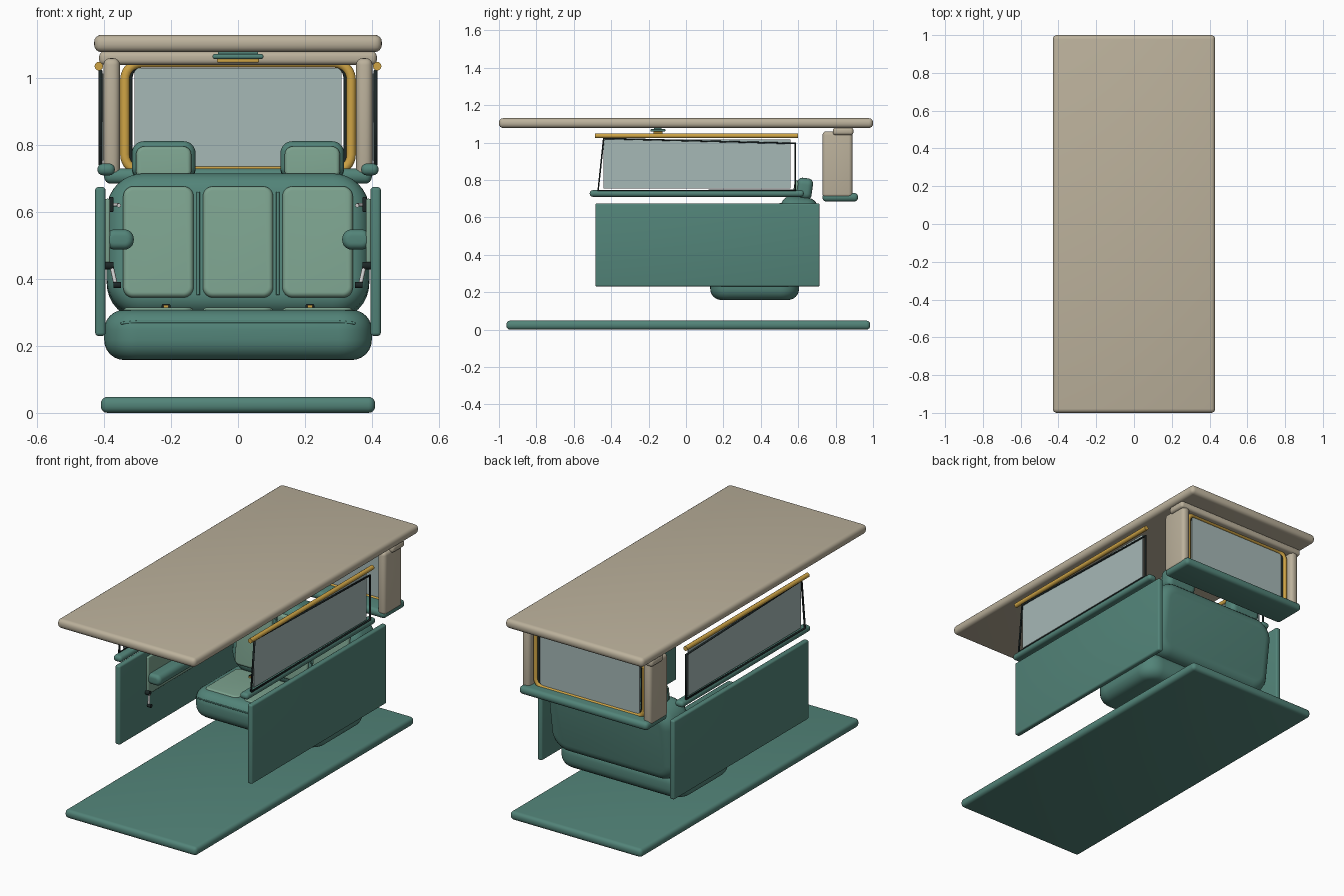
import bpy, bmesh, math
from mathutils import Vector, Matrix

if "Cube" in bpy.data.objects:
    bpy.data.objects.remove(bpy.data.objects["Cube"])


def mat(name, r, g, b):
    m = bpy.data.materials.new(name)
    m.diffuse_color = (r, g, b, 1)
    m.use_nodes = True
    m.node_tree.nodes["Principled BSDF"].inputs["Base Color"].default_value = m.diffuse_color
    return m


TEAL = mat("teal_trim", .085, .23, .19)
SAGE = mat("sage_fabric", .20, .36, .27)
BEIGE = mat("beige_lining", .50, .44, .33)
GOLD = mat("gold_trim", .62, .37, .06)
DARK = mat("dark_rubber", .012, .02, .02)
GLASS = mat("window_glass", .38, .48, .47)
METAL = mat("pale_metal", .6, .6, .58)


def finish(name, bm, m):
    me = bpy.data.meshes.new(name)
    bmesh.ops.recalc_face_normals(bm, faces=bm.faces)
    bm.to_mesh(me)
    bm.free()
    ob = bpy.data.objects.new(name, me)
    bpy.context.collection.objects.link(ob)
    me.materials.append(m)
    bpy.ops.object.select_all(action='DESELECT')
    ob.select_set(True)
    bpy.context.view_layer.objects.active = ob
    bpy.ops.object.shade_smooth_by_angle(angle=math.radians(35))
    return ob


def box(name, lo, hi, m, r=0.0, seg=4):
    """Axis-aligned box with rounded edges."""
    lo, hi = Vector(lo), Vector(hi)
    bm = bmesh.new()
    bmesh.ops.create_cube(bm, size=1)
    for v in bm.verts:
        v.co = Vector([(lo[i] + hi[i]) / 2 + v.co[i] * (hi[i] - lo[i]) for i in range(3)])
    if r:
        bmesh.ops.bevel(bm, geom=bm.edges[:], offset=r, segments=seg, profile=.5, affect='EDGES')
    return finish(name, bm, m)


def pad(name, w, h, d, r, e, m, mtx, n=8):
    """Cushion: rounded rectangle w x h (corner r), depth d, softened edge e."""
    bm = bmesh.new()
    layers = [(e * (1 - math.sin(a)), -d / 2 + e * (1 - math.cos(a)))
              for a in [i * math.pi / 2 / 6 for i in range(7)]]
    layers += [(ins, -z) for ins, z in reversed(layers)]
    rings = []
    for ins, z in layers:
        rr = max(r - ins, .003)
        ring = []
        for k, (sx, sy) in enumerate([(1, 1), (-1, 1), (-1, -1), (1, -1)]):
            for i in range(n + 1):
                a = (k + i / n) * math.pi / 2
                ring.append(bm.verts.new(mtx @ Vector((sx * (w / 2 - ins - rr) + rr * math.cos(a),
                                                       sy * (h / 2 - ins - rr) + rr * math.sin(a), z))))
        rings.append(ring)
    for A, B in zip(rings, rings[1:]):
        for i in range(len(A)):
            j = (i + 1) % len(A)
            bm.faces.new((A[i], A[j], B[j], B[i]))
    bm.faces.new(rings[0][::-1])
    bm.faces.new(rings[-1])
    return finish(name, bm, m)


def tube(name, pts, rad, m, cyclic=False):
    cu = bpy.data.curves.new(name, 'CURVE')
    cu.dimensions = '3D'
    cu.bevel_depth, cu.bevel_resolution, cu.use_fill_caps = rad, 3, True
    sp = cu.splines.new('POLY')
    sp.points.add(len(pts) - 1)
    for p, q in zip(sp.points, pts):
        p.co = (*q, 1)
    sp.use_cyclic_u = cyclic
    cu.materials.append(m)
    ob = bpy.data.objects.new(name, cu)
    bpy.context.collection.objects.link(ob)
    return ob


def rounded_loop(hw, z0, z1, r, y):
    """Rounded rectangle path in the XZ plane."""
    pts = []
    for k, (sx, z) in enumerate([(1, z1 - r), (-1, z1 - r), (-1, z0 + r), (1, z0 + r)]):
        for i in range(7):
            a = (k + i / 6) * math.pi / 2
            pts.append((sx * (hw - r) + r * math.cos(a), y, z + r * math.sin(a)))
    return pts


# floor and roof slabs
box("floor", (-.41, -.96, 0), (.41, .985, .048), TEAL, .02)
box("roof", (-.43, -1, 1.078), (.43, 1, 1.13), BEIGE, .022)

# ceiling lamp
box("lamp_housing", (-.076, -.19, 1.058), (.076, -.11, 1.072), TEAL, .006)
box("lamp_base", (-.06, -.17, 1.07), (.06, -.13, 1.082), TEAL)
box("lamp_lens", (-.063, -.175, 1.047), (.063, -.125, 1.059), GOLD, .004)

# seat cushion with three top pads and a front seam
pad("seat_cushion", .80, .475, .15, .10, .06, TEAL, Matrix.Translation((0, .367, .233)))
tube("cushion_seam", [(-.35, .145, .268), (-.3, .136, .272), (.3, .136, .272), (.35, .145, .268)], .004, TEAL)

# reclined backrest frame: x sideways, u upward, d forward
LEAN = Matrix.Translation((0, .585, .497)) @ Matrix.Rotation(math.radians(82), 4, 'X')


def on_back(x, u, d):
    return LEAN @ Matrix.Translation((x, u, d))


pad("seat_back", .785, .43, .20, .11, .06, TEAL, on_back(0, 0, 0))
for i, x in enumerate((-.238, 0, .238)):
    pad(f"cushion_pad_{i}", .21, .30, .03, .03, .012, SAGE, Matrix.Translation((x, .335, .300)))
    pad(f"back_pad_{i}", .21, .335, .04, .03, .014, SAGE, on_back(x, 0, .095))
for i, x in enumerate((-.119, .119)):
    tube(f"back_seam_{i}", [on_back(x, u, .1) @ Vector((0, 0, 0)) for u in (-.16, .15)], .005, TEAL)

# rear shelf, header and rear window
box("rear_shelf", (-.40, .73, .685), (.40, .92, .73), TEAL, .02)
box("rear_header", (-.415, .785, 1.04), (.415, .895, 1.08), BEIGE, .015)
box("rear_glass", (-.31, .846, .735), (.31, .854, 1.03), GLASS)
tube("rear_window_seal", rounded_loop(.322, .727, 1.04, .04, .85), .007, DARK, True)
tube("rear_window_frame", rounded_loop(.338, .722, 1.046, .05, .85), .015, GOLD, True)

# everything mirrored left and right
for s, side in ((-1, "left"), (1, "right")):
    def sbox(name, x0, x1, y0, y1, z0, z1, m, r=0.0):
        a, b = sorted((s * x0, s * x1))
        box(f"{name}_{side}", (a, y0, z0), (b, y1, z1), m, r)

    # headrests with posts
    pad(f"headrest_{side}", .19, .115, .085, .035, .028, TEAL, on_back(s * .222, .26, -.012))
    pad(f"headrest_pad_{side}", .165, .10, .03, .025, .012, SAGE, on_back(s * .222, .248, .03))
    for k in (-.04, .04):
        tube(f"headrest_post_{side}", [on_back(s * .222 + k, u, -.012) @ Vector((0, 0, 0))
                                       for u in (.18, .24)], .006, METAL)
    # belt buckle in the seat crease
    sbox("belt_buckle", .202, .228, .42, .45, .295, .325, DARK, .004)
    sbox("buckle_button", .207, .223, .414, .422, .312, .322, GOLD)
    # door panel, insert and armrest
    sbox("door_panel", .396, .427, -.485, .715, .23, .675, TEAL, .01)
    sbox("door_insert", .382, .398, -.25, .40, .43, .64, SAGE, .006)
    pad(f"armrest_{side}", .085, .06, .56, .028, .02, TEAL,
        Matrix.Translation((s * .354, .03, .518)) @ Matrix.Rotation(math.radians(90), 4, 'X'))
    # door handle
    sbox("handle_plate", .372, .384, .06, .14, .60, .645, DARK, .004)
    tube(f"door_handle_{side}", [(s * .378, .12, .622), (s * .358, .11, .622), (s * .356, .02, .62)], .006, METAL)
    # window crank
    tube(f"crank_hub_{side}", [(s * .398, -.25, .44), (s * .372, -.25, .44)], .012, DARK)
    tube(f"crank_arm_{side}", [(s * .378, -.25, .44), (s * .366, -.27, .385)], .006, METAL)
    tube(f"crank_knob_{side}", [(s * .372, -.27, .382), (s * .350, -.27, .382)], .010, DARK)
    # side window: sill, glass, seal and gold rail
    sbox("window_sill", .368, .42, -.515, .63, .71, .745, TEAL, .016)
    sbox("side_glass", .402, .409, -.44, .56, .755, 1.015, GLASS)
    tube(f"window_seal_{side}", [(s * .411, y, z) for y, z in
                                 ((-.47, .742), (-.44, 1.022), (.585, .995), (.585, .745))], .006, DARK, True)
    tube(f"window_rail_{side}", [(s * .416, -.487, 1.036), (s * .416, .60, 1.036)], .013, GOLD)
    # rear pillar
    sbox("rear_pillar", .353, .402, .73, .89, .705, 1.06, BEIGE, .02)
